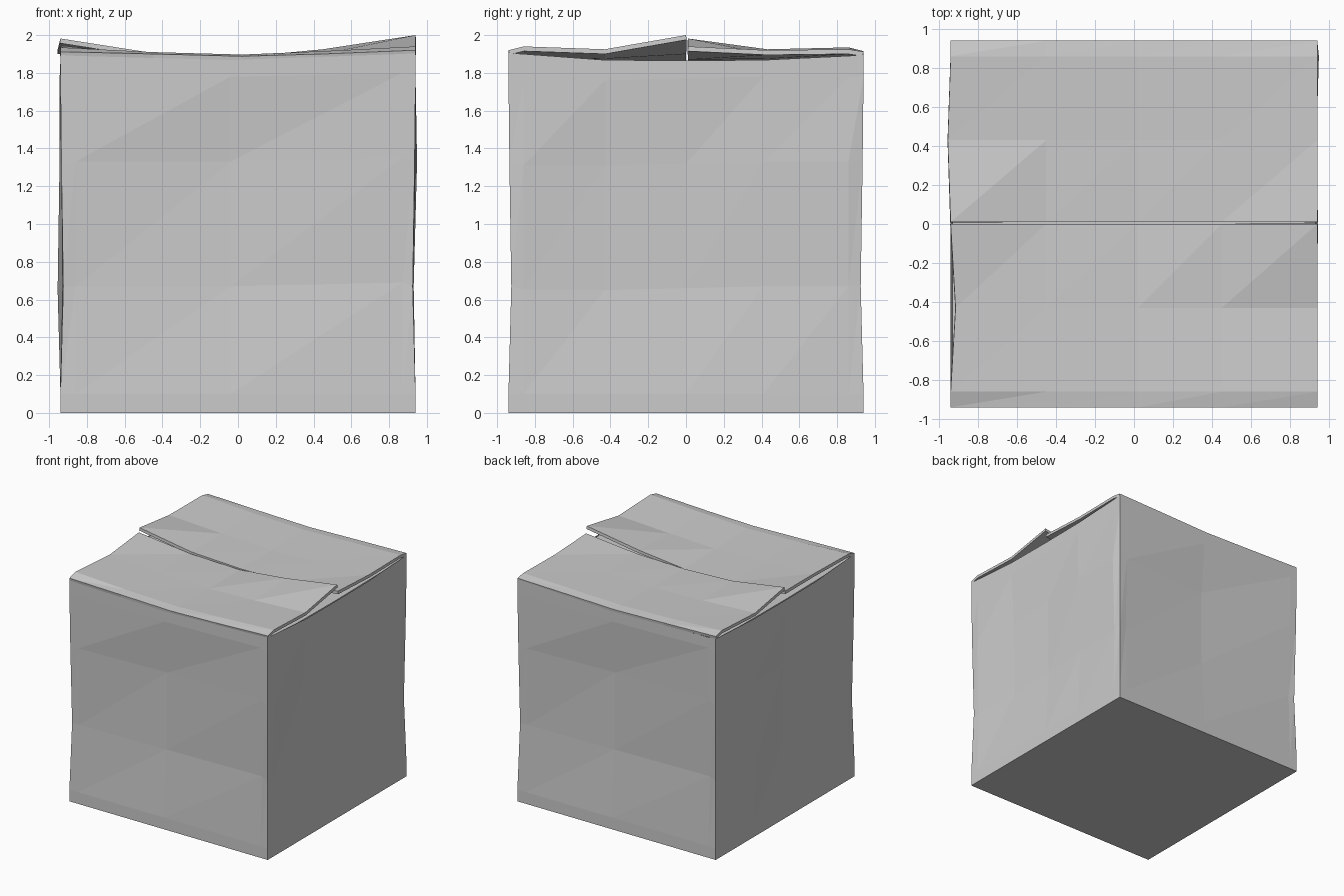
import bpy, math

if "Cube" in bpy.data.objects:
    bpy.data.objects.remove(bpy.data.objects["Cube"])

H = 0.94                                     # half width of the carton
ROWS = [0.0, 0.10, 0.67, 1.33, 1.78, 1.88]   # crease heights on the walls
CORNER = [0.0, 0.0, 0.015, 0.005, 0.0, 0.0]  # inset of the upright edges


def make(name, verts, faces, thickness=0):
    mesh = bpy.data.meshes.new(name)
    mesh.from_pydata(verts, [], faces)
    mesh.update()
    obj = bpy.data.objects.new(name, mesh)
    bpy.context.collection.objects.link(obj)
    if thickness:
        mod = obj.modifiers.new("card", 'SOLIDIFY')
        mod.thickness = thickness
        mod.offset = -1
    return obj


def grid_faces(nc, nr):
    # triangles split along the lower-left to upper-right diagonal
    faces = []
    for r in range(nr - 1):
        for c in range(nc - 1):
            a = r * nc + c
            faces += [(a, a + 1, a + nc + 1), (a, a + nc + 1, a + nc)]
    return faces


def wall(name, angle, cols, push, lean, rim):
    # push: outward dent per crease row and column, lean: vertical crease shift
    n = len(cols)
    verts = []
    for r, z in enumerate(ROWS):
        for c, u in enumerate(cols):
            edge = c in (0, n - 1)
            if edge:
                u = math.copysign(H - CORNER[r], u)
                d = H - CORNER[r]
            else:
                d = H + (push[r - 1][c - 1] if 0 < r < 5 else 0)
            zz = rim[c] if r == 5 else z + (lean[c] if r in (2, 3, 4) else 0)
            x, y = u, -d
            verts.append((x * math.cos(angle) - y * math.sin(angle),
                          x * math.sin(angle) + y * math.cos(angle), zz))
    make(name, verts, grid_faces(n, len(ROWS)))


# crumpled walls
wide = [-H, -0.86, -0.04, 0.87, H]
wide_push = [[0, 0, 0], [-0.02, -0.035, -0.02], [-0.005, -0.035, -0.005], [0, 0.0, 0]]
wide_rim = [1.895, 1.89, 1.868, 1.90, 1.905]
wide_lean = [0, 0, 0, 0.02, 0]
wall("front_wall", 0, wide, wide_push, wide_lean, wide_rim)
wall("back_wall", math.pi, wide, wide_push, wide_lean, wide_rim[::-1])

narrow = [-H, -0.86, -0.43, 0, 0.41, 0.86, H]
narrow_rim = [1.905, 1.90, 1.868, 1.865, 1.868, 1.89, 1.895]
narrow_lean = [0, -0.02, -0.02, -0.01, 0, 0, 0]
right_push = [[0, 0, 0, 0, 0],
              [-0.015, -0.035, -0.035, -0.025, -0.01],
              [0, -0.025, -0.025, -0.005, 0.008],
              [0, 0, 0, 0, 0]]
left_push = [[0, 0, 0, 0, 0],
             [-0.01, 0.015, -0.015, -0.03, -0.01],
             [0, 0.005, -0.02, -0.025, -0.005],
             [0, 0.005, 0, 0, 0]]
wall("right_wall", math.pi / 2, narrow, right_push, narrow_lean, narrow_rim)
wall("left_wall", -math.pi / 2, narrow, left_push, narrow_lean, narrow_rim[::-1])

# flat base
make("base", [(-H, -H, 0), (H, -H, 0), (H, H, 0), (-H, H, 0)], [(0, 3, 2, 1)])

# inner flaps, folded in from the sides underneath
for name, s in (("inner_flap_right", 1), ("inner_flap_left", -1)):
    ys = [-0.91, -0.43, 0, 0.43, 0.91]
    xs = [0.0, 0.45, 0.93] if s > 0 else [-0.93, -0.45, 0.0]
    verts = [(x, y, 1.845 + 0.02 * abs(x) + 0.01 * abs(y)) for y in ys for x in xs]
    make(name, verts, grid_faces(3, 5), 0.015)


def outer_flap(name, ys, heights, bend):
    xs = [-H, -0.45, 0.02, 0.45, H]
    verts = []
    for y, zs, b in zip(ys, heights, bend):
        for i, (x, z) in enumerate(zip(xs, zs)):
            verts.append((x + (b if i == 0 else 0), y, z))
    make(name, verts, grid_faces(5, len(ys)), 0.025)


# warped outer flaps meeting at the middle seam
outer_flap("outer_flap_front", [-0.94, -0.86, -0.43, 0.0],
           [[1.912, 1.90, 1.888, 1.90, 1.92],
            [1.935, 1.91, 1.897, 1.915, 1.94],
            [1.925, 1.90, 1.885, 1.90, 1.925],
            [1.945, 1.893, 1.88, 1.925, 2.0]],
           [0, 0, 0.025, 0])
outer_flap("outer_flap_back", [0.01, 0.43, 0.86, 0.94],
           [[1.982, 1.905, 1.885, 1.895, 1.94],
            [1.925, 1.90, 1.887, 1.90, 1.92],
            [1.935, 1.91, 1.897, 1.91, 1.925],
            [1.915, 1.90, 1.888, 1.90, 1.912]],
           [0, -0.015, 0, 0])
